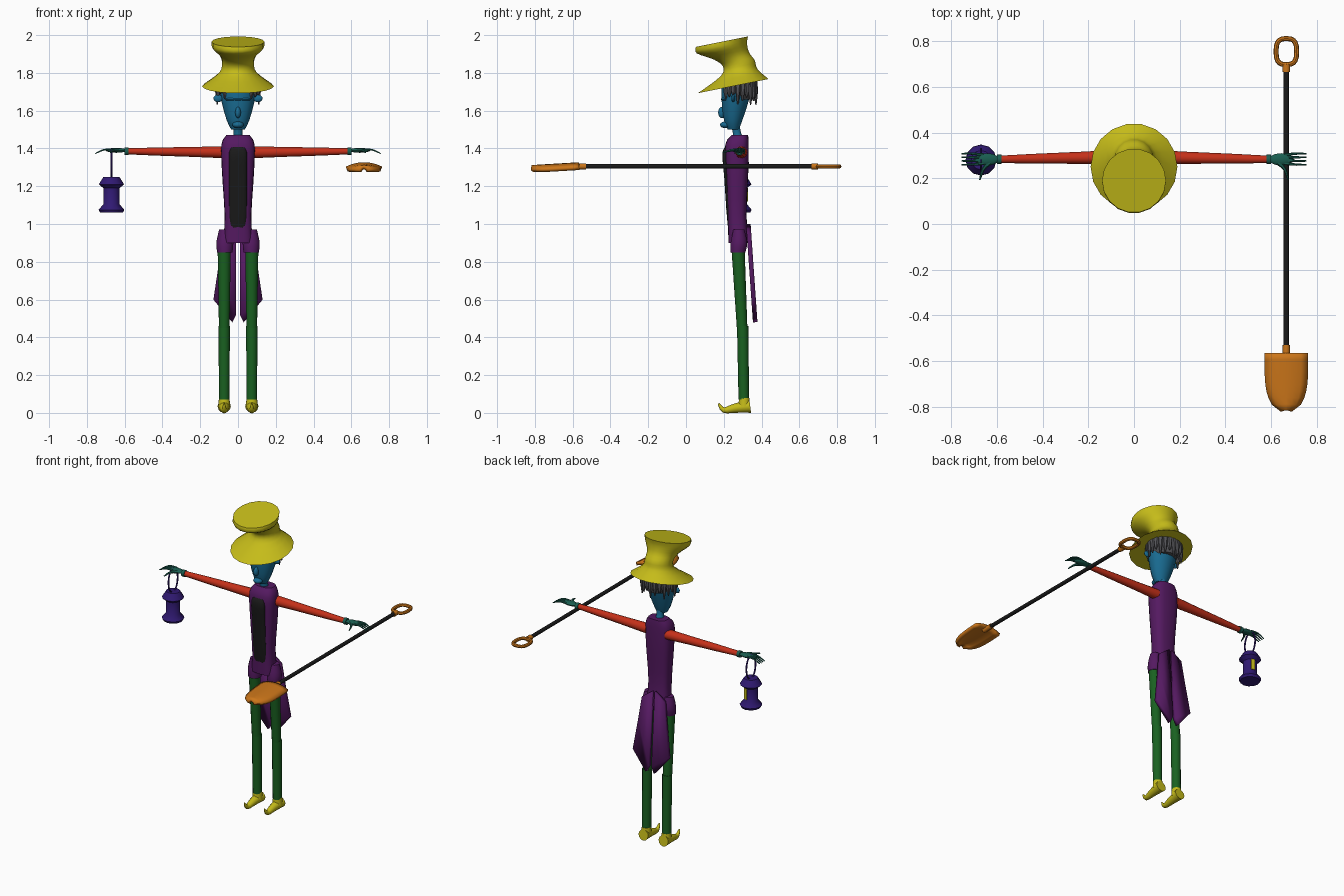
import bpy, bmesh, math
from mathutils import Vector, Matrix

cube = bpy.data.objects.get("Cube")
if cube:
    bpy.data.objects.remove(cube, do_unlink=True)


def material(name, *rgb):
    mat = bpy.data.materials.new(name)
    mat.use_nodes = True
    mat.diffuse_color = (*rgb, 1)
    mat.node_tree.nodes["Principled BSDF"].inputs["Base Color"].default_value = (*rgb, 1)
    return mat


yellow = material("yellow", .56, .5, .01)
blue = material("blue", .01, .15, .29)
grey = material("hair grey", .09, .09, .1)
purple = material("purple", .09, .01, .12)
black = material("black", .01, .01, .01)
red = material("red", .56, .03, .01)
teal = material("teal", .01, .11, .08)
green = material("green", .01, .12, .015)
orange = material("orange", .6, .18, .01)
violet = material("lantern violet", .03, .01, .17)


def finish(name, bm, mat, thickness=0):
    """Turn a bmesh into a shaded object, thickened when it is a sheet."""
    bmesh.ops.recalc_face_normals(bm, faces=bm.faces[:])
    mesh = bpy.data.meshes.new(name)
    bm.to_mesh(mesh)
    bm.free()
    mesh.materials.append(mat)
    ob = bpy.data.objects.new(name, mesh)
    bpy.context.collection.objects.link(ob)
    bpy.ops.object.select_all(action='DESELECT')
    ob.select_set(True)
    bpy.context.view_layer.objects.active = ob
    bpy.ops.object.shade_smooth_by_angle(angle=math.radians(40))
    if thickness:
        solid = ob.modifiers.new("thickness", 'SOLIDIFY')
        solid.thickness = thickness
        solid.offset = 0


def smooth(keys, steps=3):
    """Curve running through every key."""
    keys = [Vector(key) for key in keys]
    padded = [keys[0], *keys, keys[-1]]
    out = []
    for before, start, end, after in zip(padded, padded[1:], padded[2:], padded[3:]):
        chord = end - start
        bend_in = (end - before) / 2 - chord
        bend_out = (after - start) / 2 - chord
        for i in range(steps):
            t = i / steps
            out.append(start + chord * t + (bend_in * (1 - t) - bend_out * t) * t * (1 - t))
    return out + [keys[-1]]


def skin(name, rings, mat, closed=False):
    """Bridge rings of points, capping both ends unless closed."""
    bm = bmesh.new()
    loops = [[bm.verts.new(point) for point in ring] for ring in rings]
    if closed:
        loops.append(loops[0])
    else:
        bm.faces.new(loops[0])
        bm.faces.new(loops[-1])
    for low, high in zip(loops, loops[1:]):
        for i in range(len(low)):
            bm.faces.new((low[i - 1], low[i], high[i], high[i - 1]))
    finish(name, bm, mat)


def power(value, exponent):
    return math.copysign(abs(value) ** exponent, value)


def circle(n, squareness=1):
    angles = [math.tau * i / n for i in range(n)]
    return [(power(math.cos(a), squareness), power(math.sin(a), squareness)) for a in angles]


def loft(name, keys, mat, x=0, wide=1, n=14, squareness=1, tilt=0, curved=True):
    """Upright body; each key is (y, z, radius)."""
    rings = [[(x + r * wide * c, y + r * s, z + r * s * tilt) for c, s in circle(n, squareness)]
             for y, z, r in (smooth(keys) if curved else keys)]
    skin(name, rings, mat)


def tube(name, path, start, end, mat, up=(0, 0, 1), n=8, closed=False):
    """Round bar along a path, tapering from start to end radius."""
    path = [Vector(p) for p in path] if closed else smooth(path)
    last = len(path) - 1
    rings = []
    for i, centre in enumerate(path):
        if closed:
            along = path[i - last] - path[i - 1]
        else:
            along = path[min(i + 1, last)] - path[max(i - 1, 0)]
        side = along.cross(Vector(up)).normalized()
        top = side.cross(along).normalized()
        radius = start + (end - start) * i / last
        rings.append([centre + (side * c + top * s) * radius for c, s in circle(n)])
    skin(name, rings, mat, closed)


def ball(name, centre, size, mat):
    bm = bmesh.new()
    bmesh.ops.create_uvsphere(bm, u_segments=12, v_segments=8, radius=1,
                              matrix=Matrix.Translation(centre) @ Matrix.Diagonal((*size, 1)))
    finish(name, bm, mat)


# Drooping top hat
loft("hat", [(.25, 1.73, .19), (.28, 1.8, .1), (.28, 1.85, .085), (.24, 1.89, .095),
             (.19, 1.93, .135), (.19, 1.965, .14)], yellow, n=18, tilt=.2)

# Head, neck and face
loft("head", [(.25, 1.5, .03), (.25, 1.55, .05), (.26, 1.65, .073), (.27, 1.75, .084)], blue, wide=1.2)
loft("neck", [(.28, 1.44, .035), (.27, 1.48, .023), (.26, 1.53, .025)], blue, n=10)
ball("nose", (0, .19, 1.59), (.015, .02, .03), blue)
ball("chin", (0, .21, 1.525), (.03, .03, .018), blue)
ball("brow", (0, .21, 1.66), (.07, .025, .012), blue)

# Ragged hair below the brim, open over the face
loft("hair_cap", [(.3, 1.66, .06), (.28, 1.7, .088), (.28, 1.76, .09)], grey, wide=1.15)
locks = 19
for i in range(locks):
    angle = math.radians(-50 + 280 * i / (locks - 1))
    c, s = math.cos(angle), math.sin(angle)
    tip = 1.63 + .02 * (i % 3) - .04 * min(s, 0)
    tube(f"hair_lock_{i}", [(.1 * c, .28 + .08 * s, 1.75), (.11 * c, .28 + .09 * s, 1.7),
                            (.11 * c, .28 + .09 * s, tip)], .022, .003, grey, up=(c, s, 0), n=6)

# Coat body and shirt front
loft("coat", [(.285, 1.47, .044), (.27, 1.42, .062), (.27, 1.28, .06), (.27, 1.05, .05), (.28, .9, .055)],
     purple, wide=1.42, n=20, squareness=.7)
loft("shirt_front", [(.245, 1.42, .022), (.23, 1.38, .037), (.24, 1.25, .038), (.257, 1, .037), (.26, .9, .02)],
     black, wide=1.3, n=20, squareness=.5)

# Limbs and clothing repeated on each side
for side, s in (("left", 1), ("right", -1)):
    ball(f"{side}_ear", (s * .105, .25, 1.665), (.025, .01, .02), blue)

    # Coat skirt and tail
    loft(f"{side}_coat_skirt", [(.28, .97, .03), (.28, .9, .045), (.275, .85, .04)], purple, x=s * .07)
    bm = bmesh.new()
    outline = [(.01, 1), (.08, .95), (.1, .8), (.13, .6), (.03, .48), (.01, .52)]
    bm.faces.new([bm.verts.new((s * x, .4 - .07 * z, z)) for x, z in outline])
    finish(f"{side}_coat_tail", bm, purple, thickness=.024)

    # Trousers and curled shoe
    foot = s * .073
    loft(f"{side}_thigh", [(.275, .88, .035), (.297, .45, .028)], green, x=foot, n=12)
    loft(f"{side}_shin", [(.3, .46, .03), (.306, .07, .028)], green, x=foot, n=12)
    loft(f"{side}_shoe_collar", [(.308, .03, .032), (.308, .08, .028)], yellow, x=foot)
    tube(f"{side}_shoe", [(foot, .34, .035), (foot, .26, .025), (foot, .2, .015), (foot, .172, .05)],
         .035, .004, yellow, n=12)

    # Sleeve, cuff and hand
    tube(f"{side}_sleeve", [(s * .07, .293, 1.38), (s * .59, .283, 1.385)], .032, .016, red, n=12)
    tube(f"{side}_cuff", [(s * .58, .283, 1.385), (s * .6, .283, 1.385)], .021, .021, teal, n=12)
    ball(f"{side}_palm", (s * .645, .283, 1.39), (.055, .027, .013), teal)
    for finger in range(4):
        spread = (finger - 1.5) * .016
        tube(f"{side}_finger_{finger}", [(s * .66, .284 + spread * .8, 1.394), (s * .71, .284 + spread, 1.393),
                                         (s * .755, .284 + spread, 1.373)], .007, .003, teal, n=6)
    tube(f"{side}_thumb", [(s * .63, .27, 1.39), (s * .66, .24, 1.39), (s * .675, .193, 1.378)],
         .012, .003, teal, n=6)

# Lantern with window and hanging loop
lantern = Vector((-.67, .28, 1.155))
profile = [(-.095, .06), (-.08, .068), (-.05, .043), (.035, .043), (.055, .067), (.095, .042)]
loft("lantern", [(lantern.y, lantern.z + height, r) for height, r in profile], violet,
     x=lantern.x, n=12, curved=False)
bm = bmesh.new()
bmesh.ops.create_cube(bm, size=1, matrix=Matrix.Translation(lantern) @ Matrix.Rotation(math.radians(75), 4, 'Z')
                      @ Matrix.Translation((.042, 0, 0)) @ Matrix.Diagonal((.008, .024, .07, 1)))
finish("lantern_window", bm, yellow)
tube("lantern_loop", [lantern + Vector((0, .048 * c, .165 + .078 * s)) for c, s in circle(20)],
     .005, .005, violet, up=(1, 0, 0), n=6, closed=True)

# Shovel shaft, socket and grip
shovel = Vector((.667, 0, 1.305))


def shovel_bar(name, back, front, radius, mat):
    ends = [shovel + Vector((0, y, 0)) for y in (back, front)]
    tube(name, ends, radius, radius, mat, n=10)


shovel_bar("shovel_shaft", -.54, .68, .012, black)
shovel_bar("shovel_socket", -.6, -.53, .016, orange)
shovel_bar("shovel_grip_neck", .665, .7, .017, orange)
tube("shovel_grip", [shovel + Vector((.045 * c, .755 + .057 * s, 0)) for c, s in circle(20, .7)],
     .011, .011, orange, closed=True)

# Arched shovel blade with rounded point
bm = bmesh.new()
rows = []
for i in range(10):
    t = i / 9.1
    half = .092 * math.sqrt(1 - t ** 4)
    rows.append([bm.verts.new(shovel + Vector((half * u, -.565 - .253 * t, .012 - .015 * t - .022 * u * u)))
                 for u in (k / 3 for k in range(-3, 4))])
for near, far in zip(rows, rows[1:]):
    for i in range(len(near) - 1):
        bm.faces.new((near[i], near[i + 1], far[i + 1], far[i]))
finish("shovel_blade", bm, orange, thickness=.02)
